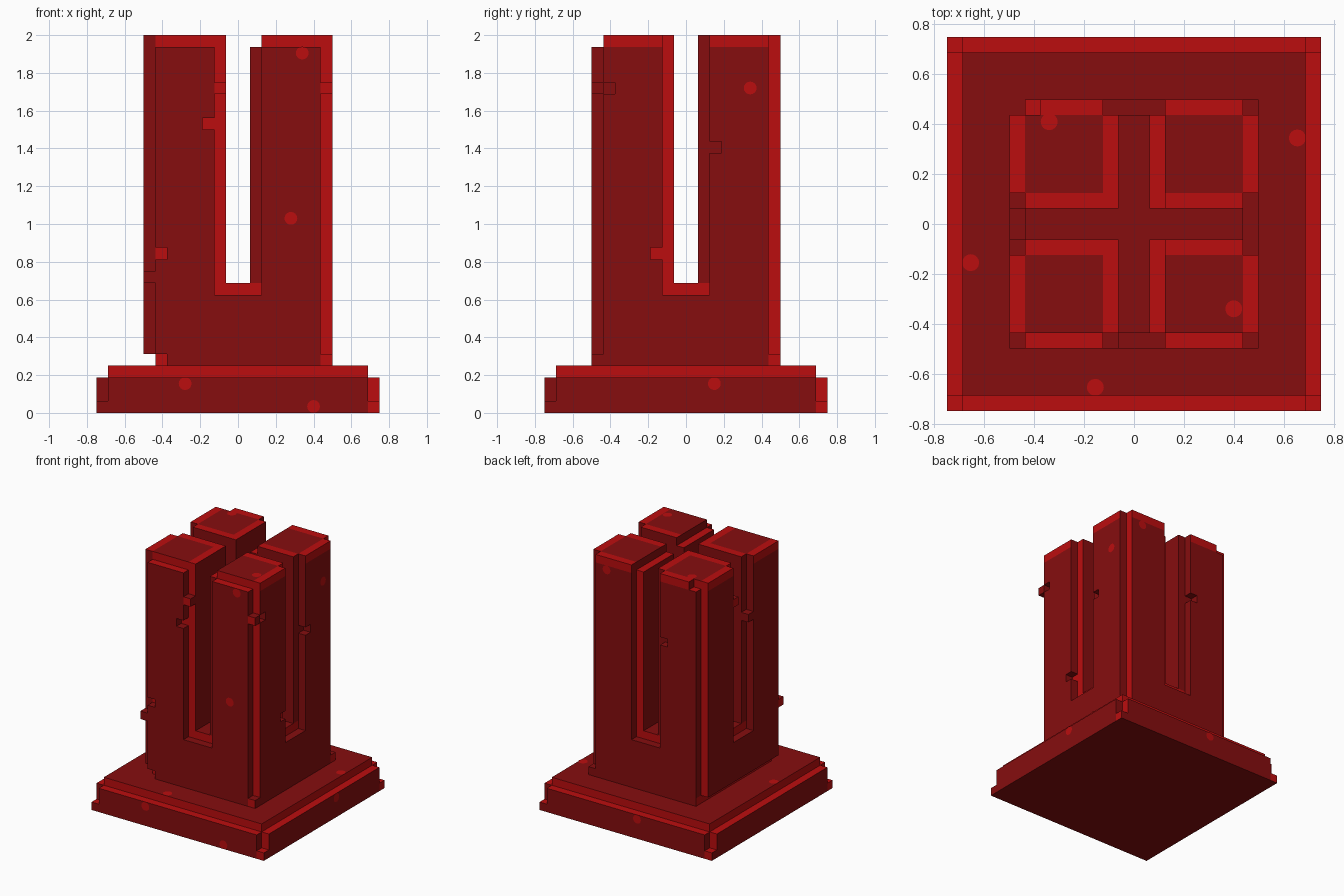
import bpy, bmesh, math
from mathutils import Matrix, Vector

if "Cube" in bpy.data.objects:
    bpy.data.objects.remove(bpy.data.objects["Cube"])

V = 1 / 16          # block size
N = 24              # blocks across the base


def material(name, col):
    m = bpy.data.materials.new(name)
    m.diffuse_color = (*col, 1)
    m.use_nodes = True
    m.node_tree.nodes["Principled BSDF"].inputs["Base Color"].default_value = m.diffuse_color
    return m


MATS = [material("dark red", (0.24, 0.004, 0.0045)),
        material("bright red", (0.50, 0.004, 0.0045))]


# side panels: 0 front, 1 right, 2 back, 3 left; u runs to the right as seen from outside
def panel_cell(side, u, inset):
    return [(u, inset), (N - 1 - inset, u), (N - 1 - u, N - 1 - inset), (inset, N - 1 - u)][side]


def panel_coords(side, i, j):
    """Returns u and depth from the outside of the full grid."""
    return [(i, j), (j, N - 1 - i), (N - 1 - i, N - 1 - j), (N - 1 - j, i)][side]


def cells(table):
    return {(*panel_cell(s, u, 4), k) for s, u, k in table}


# chips cut out of the tower skin and blocks left in its grooves (side, u, height)
CHIPS = cells([(0, 9, 24), (0, 5, 13), (1, 5, 27), (1, 14, 22), (1, 9, 13), (2, 14, 23),
               (2, 18, 31), (0, 5, 4)])
FILLS = cells([(0, 4, 11), (0, 19, 27), (0, 10, 27), (3, 10, 27), (3, 13, 24)])


def base_solid(i, j, k):
    if not (0 <= i < N and 0 <= j < N and 0 <= k < 4):
        return False
    ex, ey = i in (0, N - 1), j in (0, N - 1)
    return not (k == 3 and (ex or ey)) and not (k > 0 and ex and ey)


def base_bright(i, j, k, side):
    if side == 4:
        return i in (0, N - 1) or j in (0, N - 1)
    if side == 5:
        return False
    u, depth = panel_coords(side, i, j)
    return k == 3 or u == N - 1


def tower_solid(i, j, k):
    c = (i, j, k)
    if not (4 <= i <= 19 and 4 <= j <= 19 and 4 <= k <= 31) or c in CHIPS:
        return False
    if c in FILLS:
        return True
    if k >= 11 and (i in (11, 12) or j in (11, 12)):        # crossing slots
        return False
    if k == 31 and (j == 4 or i == 13):                     # lowered top edges
        return False
    if k == 4 and i == 4:                                   # undercut at the left
        return False
    ex, ey = i in (4, 19), j in (4, 19)
    if k >= 5 and ex and ey:                                # corner grooves
        return False
    if k >= 10 and ((ey and 10 <= i <= 13) or (ex and 10 <= j <= 13)):   # slot rebates
        return False
    return True


def tower_bright(i, j, k, side):
    if side == 4:
        return k >= 30 and (i in (4, 10, 13, 19) or j in (4, 10, 13, 19))
    if side == 5:
        return False
    u, depth = panel_coords(side, i, j)
    depth -= 4
    if depth > 1:
        return False
    if (k == 31 and u not in (4, 13)) or u == 19 or (u == 10 and k >= 10):
        return True
    if k == 10 and 10 <= u <= 13:
        return True
    return depth == 1 and (k == 4 or u == 9 or (u == 5 and side == 0))


# outward face corners for each direction
FACES = [((0, -1, 0), [(0, 0, 0), (1, 0, 0), (1, 0, 1), (0, 0, 1)]),
         ((1, 0, 0), [(1, 0, 0), (1, 1, 0), (1, 1, 1), (1, 0, 1)]),
         ((0, 1, 0), [(1, 1, 0), (0, 1, 0), (0, 1, 1), (1, 1, 1)]),
         ((-1, 0, 0), [(0, 1, 0), (0, 0, 0), (0, 0, 1), (0, 1, 1)]),
         ((0, 0, 1), [(0, 0, 1), (1, 0, 1), (1, 1, 1), (0, 1, 1)]),
         ((0, 0, -1), [(0, 1, 0), (1, 1, 0), (1, 0, 0), (0, 0, 0)])]


def finish(name, bm):
    me = bpy.data.meshes.new(name)
    bm.to_mesh(me)
    bm.free()
    for m in MATS:
        me.materials.append(m)
    ob = bpy.data.objects.new(name, me)
    bpy.context.collection.objects.link(ob)


def block_part(name, solid, bright, k0, k1):
    bm = bmesh.new()
    verts = {}
    for k in range(k0, k1):
        for i in range(N):
            for j in range(N):
                if not solid(i, j, k):
                    continue
                for side, (d, corners) in enumerate(FACES):
                    if solid(i + d[0], j + d[1], k + d[2]):
                        continue
                    vs = []
                    for c in corners:
                        p = (i + c[0], j + c[1], k + c[2])
                        if p not in verts:
                            verts[p] = bm.verts.new(((p[0] - 12) * V, (p[1] - 12) * V, p[2] * V))
                        vs.append(verts[p])
                    bm.faces.new(vs).material_index = int(bright(i, j, k, side))
    bmesh.ops.dissolve_limit(bm, angle_limit=0.01, verts=bm.verts, edges=bm.edges,
                             delimit={'MATERIAL', 'NORMAL'})
    finish(name, bm)


block_part("base", base_solid, base_bright, 0, 4)
block_part("slotted_tower", tower_solid, tower_bright, 4, 32)

# round bright spots: side, u, height, distance of the wall from the centre
spots = bmesh.new()


def spot(matrix):
    r = bmesh.ops.create_circle(spots, cap_ends=True, radius=0.034, segments=16, matrix=matrix)
    for f in {f for v in r['verts'] for f in v.link_faces}:
        f.material_index = 1


for side, u, z, dist in [(0, 0.34, 1.905, 0.5), (0, 0.28, 1.03, 0.5), (1, 0.34, 1.72, 0.5),
                         (0, -0.28, 0.155, 0.75), (0, 0.40, 0.034, 0.75), (1, 0.15, 0.155, 0.75),
                         (2, -0.34, 1.905, 0.5), (2, 0.1, 0.155, 0.75)]:
    spot(Matrix.Rotation(side * math.pi / 2, 4, 'Z')
         @ Matrix.Translation((u, -dist - 0.003, z)) @ Matrix.Rotation(math.pi / 2, 4, 'X'))
for x, y, z in [(-0.34, 0.41, 2.0), (0.40, -0.34, 2.0), (0.655, 0.345, 0.25),
                (-0.655, -0.155, 0.25), (-0.155, -0.655, 0.25)]:
    top = 1.997 if z > 1 else z + 0.003
    spot(Matrix.Translation((x, y, top if z < 1 else 2.001)))
finish("round_spots", spots)
